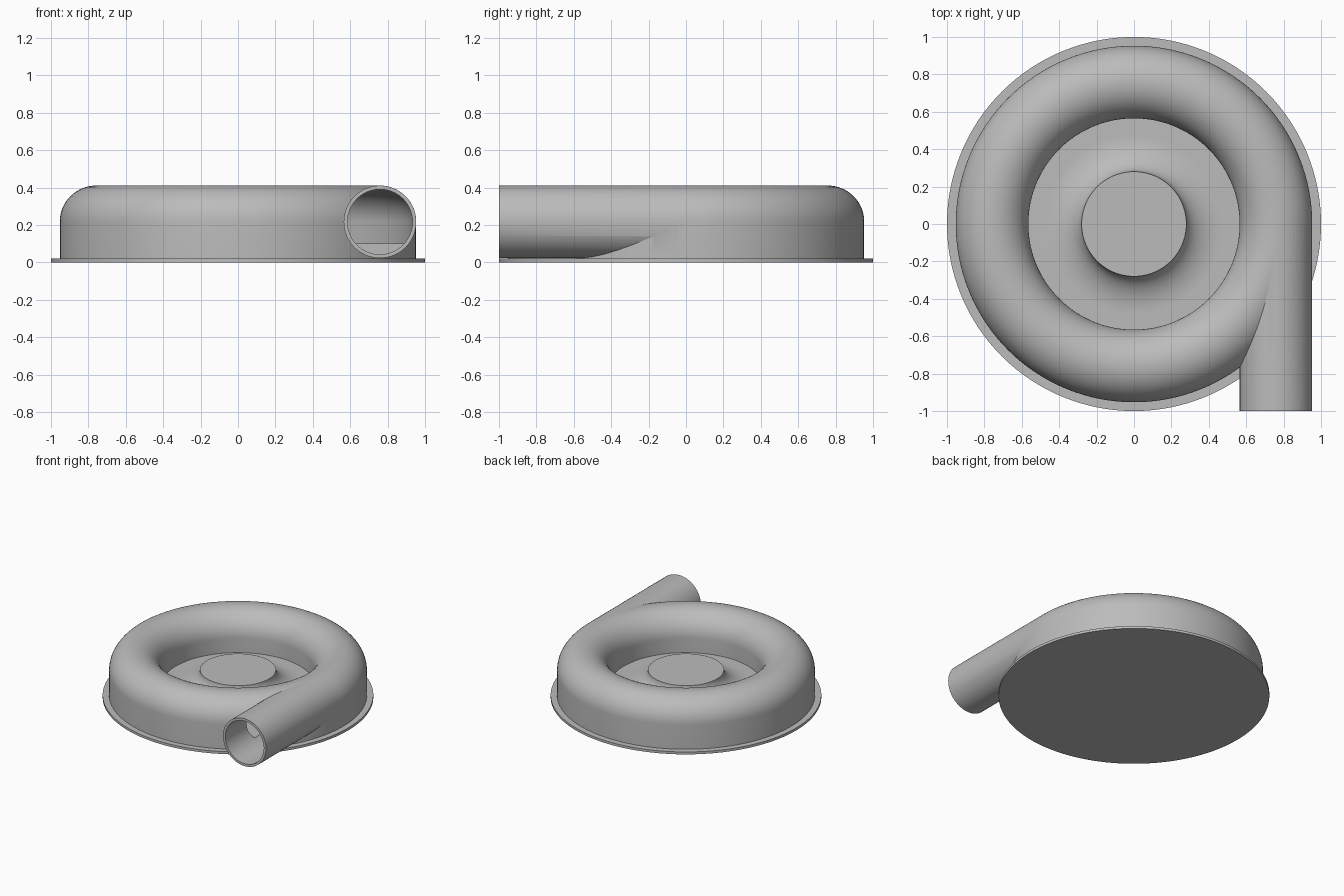
import bpy, bmesh
from math import sin, cos, pi, radians
from mathutils import Matrix, Vector

cube = bpy.data.objects.get("Cube")
if cube:
    bpy.data.objects.remove(cube, do_unlink=True)

RING, TUBE, WALL, MID = 0.759, 0.194, 0.02, 0.217   # scroll radius, tube radius, wall, axis height
PLATE, FLOOR = 0.02, 0.1
HUB_R, HUB_Z, FLARE = 0.28, 0.225, 0.2

grey = bpy.data.materials.new("housing grey")
grey.use_nodes = True
grey.diffuse_color = (0.5, 0.5, 0.5, 1)
grey.node_tree.nodes["Principled BSDF"].inputs["Base Color"].default_value = (0.5, 0.5, 0.5, 1)


def finish(name, bm):
    bmesh.ops.remove_doubles(bm, verts=bm.verts, dist=1e-5)
    bmesh.ops.recalc_face_normals(bm, faces=bm.faces)
    mesh = bpy.data.meshes.new(name)
    bm.to_mesh(mesh)
    bm.free()
    mesh.materials.append(grey)
    obj = bpy.data.objects.new(name, mesh)
    bpy.context.collection.objects.link(obj)
    return obj


def revolve(name, profile, closed=False, steps=128):
    bm = bmesh.new()
    verts = [bm.verts.new((r, 0, z)) for r, z in profile]
    edges = [bm.edges.new(pair) for pair in zip(verts, verts[1:])]
    if closed:
        edges.append(bm.edges.new((verts[-1], verts[0])))
    bmesh.ops.spin(bm, geom=verts + edges, cent=(0, 0, 0), axis=(0, 0, 1),
                   angle=2 * pi, steps=steps, use_merge=True)
    return finish(name, bm)


def rod(name, radius, front):
    # cylinder along y from the front opening to the middle of the scroll
    bm = bmesh.new()
    place = Matrix.Translation((RING, front / 2, MID)) @ Matrix.Rotation(pi / 2, 4, "X")
    bmesh.ops.create_cone(bm, cap_ends=True, segments=64, radius1=radius, radius2=radius,
                          depth=-front, matrix=place)
    return finish(name, bm)


def arch(radius):
    # upper half of the tube section, from its inner to its outer side
    return [(RING - radius * cos(pi * i / 32), MID + radius * sin(pi * i / 32)) for i in range(33)]


def combine(obj, other, operation):
    mod = obj.modifiers.new(operation.lower(), "BOOLEAN")
    mod.operation = operation
    mod.solver = "EXACT"
    mod.object = other
    bpy.context.view_layer.objects.active = obj
    bpy.ops.object.modifier_apply(modifier=mod.name)
    bpy.data.objects.remove(other, do_unlink=True)


def smooth(obj, angle):
    bpy.ops.object.select_all(action="DESELECT")
    obj.select_set(True)
    bpy.context.view_layer.objects.active = obj
    bpy.ops.object.shade_smooth_by_angle(angle=radians(angle))


# Base plate
plate = revolve("base_plate", [(0, 0), (1, 0), (1, PLATE), (0, PLATE)])
smooth(plate, 30)

# Scroll body with the flared hub in its centre
hub = [(0, HUB_Z)] + [(HUB_R + FLARE * (1 - cos(pi / 2 * i / 16)),
                       HUB_Z - (HUB_Z - FLOOR) * sin(pi / 2 * i / 16)) for i in range(17)]
outer = hub + [(RING - TUBE, FLOOR)] + arch(TUBE) + [(RING + TUBE, PLATE), (0, PLATE)]
body = revolve("scroll_housing", outer)

# Outlet pipe, then the hollow of the scroll and the pipe
combine(body, rod("outlet_pipe", TUBE * 0.999, -1), "UNION")
bore = TUBE - WALL
hollow = [(RING - bore, FLOOR)] + arch(bore) + [(RING + bore, FLOOR)]
combine(body, revolve("hollow_cutter", hollow, closed=True), "DIFFERENCE")
combine(body, rod("bore_cutter", bore * 0.999, -1.05), "DIFFERENCE")
smooth(body, 25)
